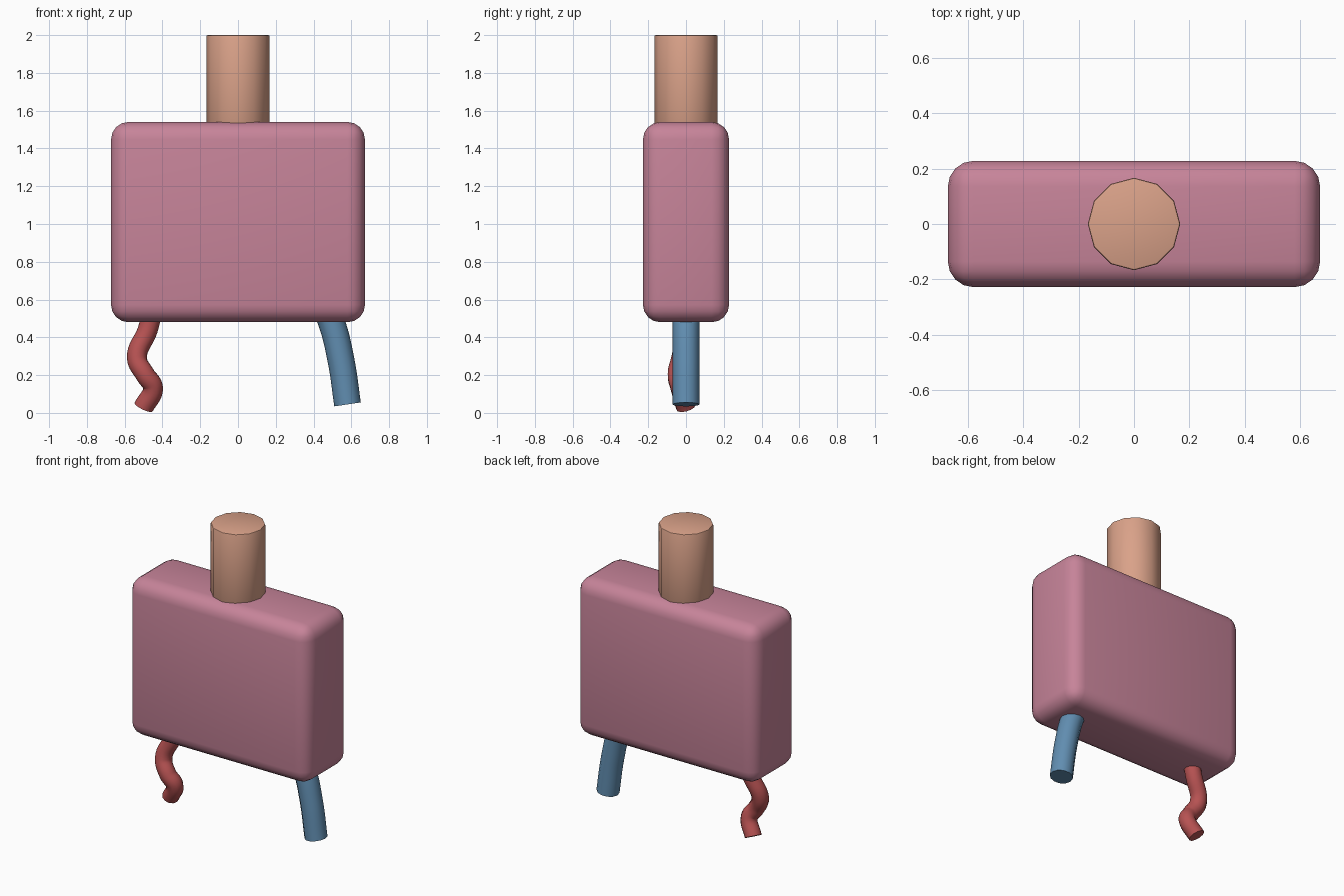
import bpy
import math
from mathutils import Vector

default = bpy.data.objects.get("Cube")
if default:
    bpy.data.objects.remove(default)


def material(name, r, g, b):
    mat = bpy.data.materials.new(name)
    mat.use_nodes = True
    mat.diffuse_color = (r, g, b, 1)
    mat.node_tree.nodes["Principled BSDF"].inputs["Base Color"].default_value = (r, g, b, 1)
    return mat


pink = material("dusty pink", 0.57, 0.23, 0.32)
copper = material("pale copper", 0.70, 0.36, 0.25)
blue = material("steel blue", 0.12, 0.27, 0.44)
red = material("brick red", 0.47, 0.085, 0.085)


def finish(obj, name, mat, angle):
    obj.name = name
    obj.data.materials.clear()
    obj.data.materials.append(mat)
    bpy.ops.object.shade_smooth_by_angle(angle=math.radians(angle))


def bevel(obj, width, segments):
    mod = obj.modifiers.new("rounded edges", "BEVEL")
    mod.width = width
    mod.segments = segments
    mod.limit_method = "ANGLE"
    mod.angle_limit = math.radians(40)
    bpy.ops.object.modifier_apply(modifier=mod.name)


def wire(name, mat, radius, points):
    """Round capped tube along a smooth path."""
    curve = bpy.data.curves.new(name, "CURVE")
    curve.dimensions = "3D"
    curve.bevel_depth = radius
    curve.bevel_resolution = 4
    curve.use_fill_caps = True
    curve.resolution_u = 8
    spline = curve.splines.new("BEZIER")
    spline.bezier_points.add(len(points) - 1)
    for bp, p in zip(spline.bezier_points, points):
        bp.co = Vector(p)
        bp.handle_left_type = bp.handle_right_type = "AUTO"
    obj = bpy.data.objects.new(name, curve)
    bpy.context.collection.objects.link(obj)
    bpy.ops.object.select_all(action="DESELECT")
    bpy.context.view_layer.objects.active = obj
    obj.select_set(True)
    bpy.ops.object.convert(target="MESH")
    finish(bpy.context.object, name, mat, 40)


# Rounded slab body
bpy.ops.mesh.primitive_cube_add(size=1, location=(0, 0, 1.01))
body = bpy.context.object
body.scale = (1.344, 0.456, 1.06)
bpy.ops.object.transform_apply(location=False, rotation=False, scale=True)
bevel(body, 0.092, 4)
finish(body, "body", pink, 30)

# Twelve-sided post on top
bpy.ops.mesh.primitive_cylinder_add(vertices=12, radius=0.167, depth=0.5, location=(0, 0, 1.75))
post = bpy.context.object
bevel(post, 0.007, 2)
finish(post, "top_post", copper, 35)

# Wires hanging from the underside
wire("left_wire", blue, 0.071,
     [(0.45, 0, 0.58), (0.495, 0, 0.48), (0.545, 0, 0.28), (0.58, 0, 0.045)])
wire("right_wire", red, 0.053,
     [(-0.45, 0, 0.56), (-0.478, 0, 0.44), (-0.535, -0.025, 0.29),
      (-0.49, -0.045, 0.2), (-0.45, -0.03, 0.135), (-0.5, 0, 0.03)])
